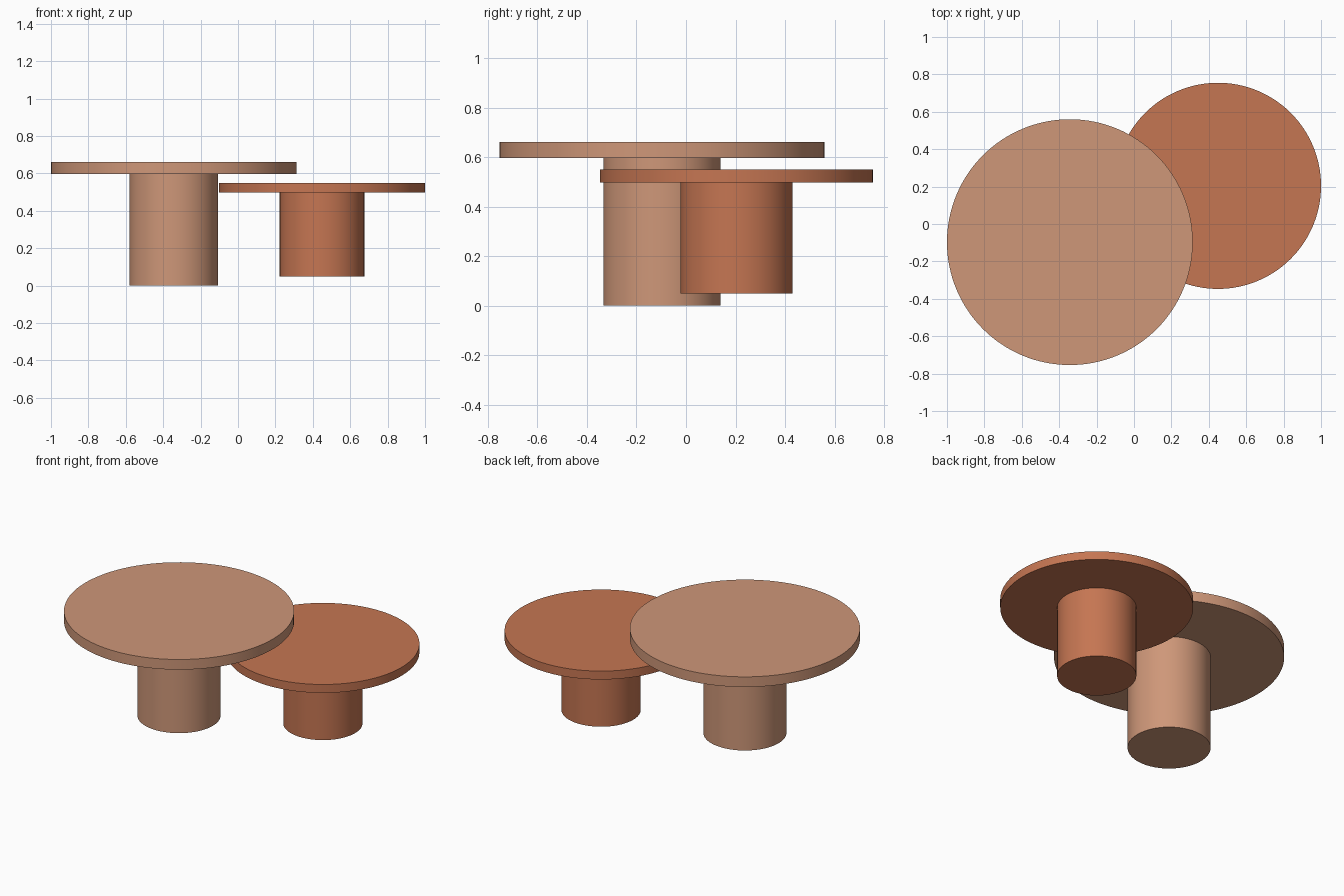
import bpy
import math

if "Cube" in bpy.data.objects:
    bpy.data.objects.remove(bpy.data.objects["Cube"])


def material(name, rgb):
    mat = bpy.data.materials.new(name)
    mat.diffuse_color = (*rgb, 1.0)
    mat.use_nodes = True
    mat.node_tree.nodes["Principled BSDF"].inputs["Base Color"].default_value = mat.diffuse_color
    return mat


def cylinder(name, x, y, radius, z0, z1, mat):
    bpy.ops.mesh.primitive_cylinder_add(
        vertices=128, radius=radius, depth=z1 - z0, location=(x, y, (z0 + z1) / 2))
    obj = bpy.context.object
    obj.name = name
    obj.data.materials.append(mat)
    bpy.ops.object.shade_smooth_by_angle(angle=math.radians(30))
    return obj


def table(prefix, x, y, top_radius, leg_radius, z_base, z_under, z_top, mat):
    # Thick round pedestal with a thin disc resting on it
    cylinder(prefix + "_pedestal", x, y, leg_radius, z_base, z_under, mat)
    cylinder(prefix + "_top", x, y, top_radius, z_under, z_top, mat)


# Pair of nesting coffee tables
table("large_table", -0.343, -0.097, 0.657, 0.237, 0.0, 0.596, 0.66,
      material("light_terracotta", (0.62, 0.31, 0.19)))
table("small_table", 0.449, 0.204, 0.551, 0.226, 0.048, 0.497, 0.55,
      material("dark_terracotta", (0.56, 0.18, 0.085)))
